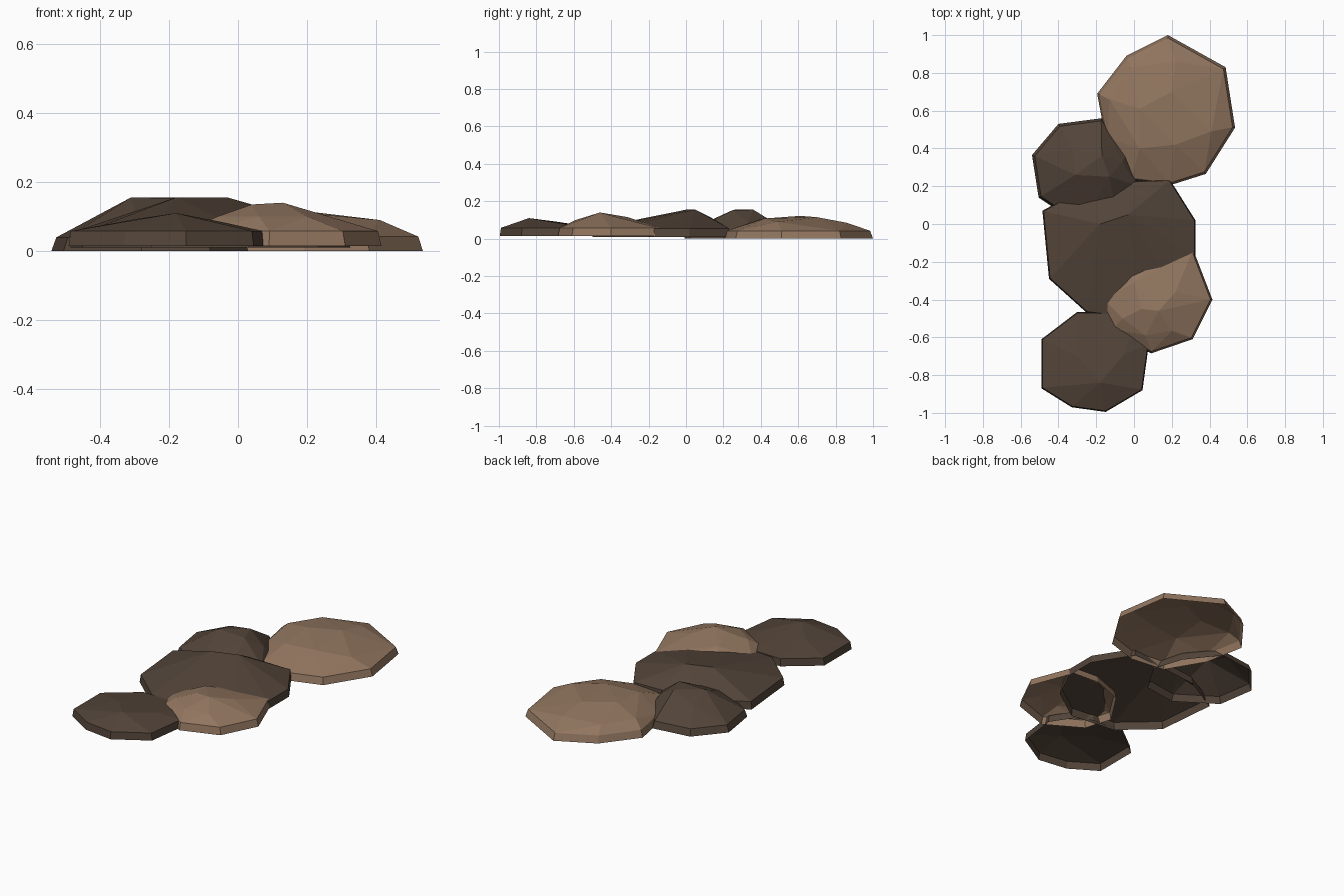
import bpy, bmesh
from mathutils import Vector


def material(name, rgb):
    m = bpy.data.materials.new(name)
    m.diffuse_color = (*rgb, 1)
    return m


TAN = material("tan_stone", (0.285, 0.18, 0.115))
BROWN = material("dark_brown_stone", (0.085, 0.058, 0.041))


def rock(name, mat, base_z, rim_z, rim_scale, outline, crown):
    """Faceted open-bottomed stone: hull of base outline, inset rim and crown points."""
    bm = bmesh.new()
    c = sum((Vector(p) for p in outline), Vector((0, 0))) / len(outline)
    for x, y in outline:
        bm.verts.new((x, y, base_z))
        r = c + (Vector((x, y)) - c) * rim_scale
        bm.verts.new((r.x, r.y, rim_z))
    for p in crown:
        bm.verts.new(p)
    hull = bmesh.ops.convex_hull(bm, input=bm.verts[:])
    loose = set(hull["geom_interior"]) | set(hull["geom_unused"])
    bmesh.ops.delete(bm, geom=[v for v in loose if isinstance(v, bmesh.types.BMVert)], context='VERTS')
    bmesh.ops.recalc_face_normals(bm, faces=bm.faces[:])
    # remove the underside
    under = [f for f in bm.faces if all(abs(v.co.z - base_z) < 1e-5 for v in f.verts)]
    bmesh.ops.delete(bm, geom=under, context='FACES')
    bmesh.ops.dissolve_limit(bm, angle_limit=0.02, verts=bm.verts[:], edges=bm.edges[:])
    me = bpy.data.meshes.new(name)
    bm.to_mesh(me)
    bm.free()
    me.materials.append(mat)
    bpy.context.collection.objects.link(bpy.data.objects.new(name, me))


# large tan stone at the back
rock("back_tan_stone", TAN, 0.0, 0.042, 0.965,
     [(0.18, 1.0), (0.485, 0.83), (0.535, 0.51), (0.38, 0.265), (0.19, 0.205),
      (-0.02, 0.23), (-0.15, 0.45), (-0.195, 0.69), (-0.04, 0.89)],
     [(-0.02, 0.83, 0.085), (0.22, 0.86, 0.085), (-0.13, 0.66, 0.085), (0.03, 0.61, 0.122),
      (0.2, 0.7, 0.115), (0.41, 0.49, 0.09), (0.22, 0.42, 0.108), (0.03, 0.4, 0.105)])

# small brown stone at the left
rock("left_brown_stone", BROWN, 0.0, 0.04, 0.95,
     [(-0.40, 0.53), (-0.17, 0.56), (-0.03, 0.38), (0.03, 0.2), (-0.08, 0.02),
      (-0.28, -0.01), (-0.505, 0.14), (-0.54, 0.365)],
     [(-0.31, 0.26, 0.155), (-0.17, 0.36, 0.155), (-0.13, 0.25, 0.153), (-0.2, 0.4, 0.12),
      (-0.33, 0.4, 0.115), (-0.06, 0.33, 0.09)])

# broad brown stone in the middle
rock("middle_brown_stone", BROWN, 0.01, 0.055, 0.985,
     [(-0.485, 0.07), (-0.45, -0.29), (-0.25, -0.47), (0.03, -0.5), (0.23, -0.36),
      (0.325, -0.17), (0.325, 0.02), (0.19, 0.235), (0.02, 0.23), (-0.25, 0.2)],
     [(-0.03, 0.05, 0.155), (-0.18, 0.0, 0.155), (0.03, 0.04, 0.137), (-0.15, -0.22, 0.11),
      (-0.02, 0.13, 0.115)])

# small tan stone at the right
rock("right_tan_stone", TAN, 0.015, 0.058, 0.965,
     [(-0.17, -0.40), (-0.12, -0.56), (0.09, -0.685), (0.31, -0.61), (0.415, -0.40),
      (0.315, -0.14), (0.15, -0.13), (-0.04, -0.2)],
     [(0.04, -0.45, 0.135), (0.13, -0.46, 0.14), (0.06, -0.59, 0.1), (0.2, -0.565, 0.1),
      (0.22, -0.36, 0.112), (0.28, -0.4, 0.085), (-0.06, -0.5, 0.1), (0.0, -0.31, 0.115)])

# brown stone at the front
rock("front_brown_stone", BROWN, 0.015, 0.058, 0.98,
     [(-0.49, -0.61), (-0.49, -0.87), (-0.33, -0.97), (-0.15, -0.995), (0.045, -0.88),
      (0.078, -0.64), (0.0, -0.52), (-0.1, -0.47), (-0.3, -0.465)],
     [(-0.18, -0.84, 0.11), (-0.05, -0.69, 0.085), (-0.3, -0.7, 0.092)])
